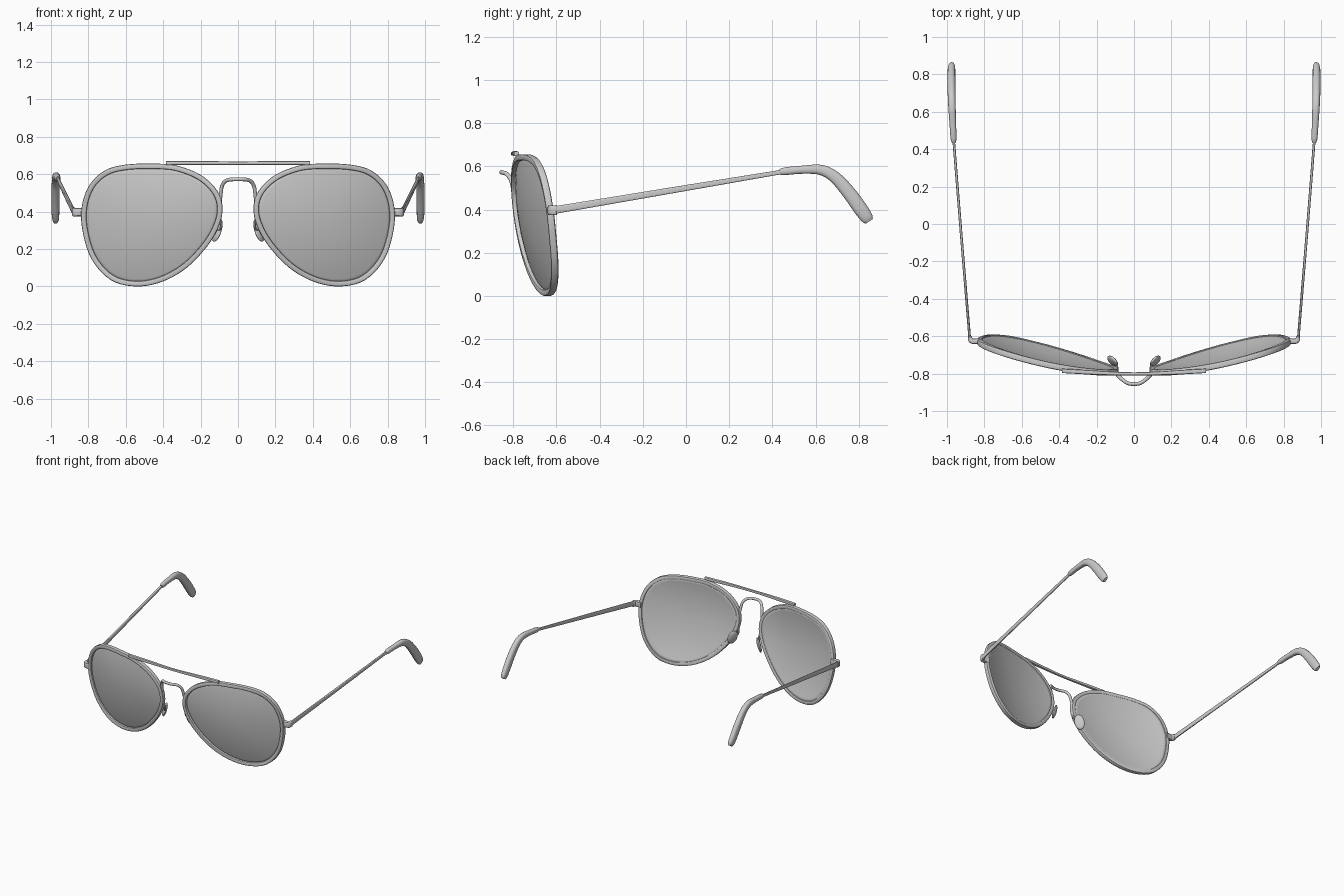
import bpy, bmesh, math
from mathutils import Vector, Matrix

if "Cube" in bpy.data.objects:
    bpy.data.objects.remove(bpy.data.objects["Cube"])


def finish(name, bm, sx=1):
    """Turn a bmesh into a smooth object, mirrored across x when sx is -1."""
    bmesh.ops.scale(bm, vec=(sx, 1, 1), verts=bm.verts)
    bmesh.ops.recalc_face_normals(bm, faces=bm.faces)
    me = bpy.data.meshes.new(name)
    bm.to_mesh(me)
    bm.free()
    me.polygons.foreach_set("use_smooth", [True] * len(me.polygons))
    me.set_sharp_from_angle(angle=math.radians(40))
    ob = bpy.data.objects.new(name, me)
    bpy.context.collection.objects.link(ob)
    return ob


def spline(pts, steps, closed=False):
    """Catmull-Rom interpolation of tuples of any length."""
    n, out = len(pts), []
    for i in range(n if closed else n - 1):
        q = [pts[j % n] if closed else pts[min(max(j, 0), n - 1)] for j in range(i - 1, i + 3)]
        for s in range(steps):
            t = s / steps
            out.append(tuple(0.5 * (2 * b + (c - a) * t + (2 * a - 5 * b + 4 * c - d) * t * t
                                    + (3 * b - a - 3 * c + d) * t ** 3) for a, b, c, d in zip(*q)))
    if not closed:
        out.append(tuple(pts[-1]))
    return out


def sweep(name, rows, ref, sides=12, power=1.0, closed=False, sx=1):
    """Sweep a superellipse; rows are x, y, z, half size along ref, half size across."""
    bm, rings, n = bmesh.new(), [], len(rows)
    P = [Vector(r[:3]) for r in rows]
    for i, r in enumerate(rows):
        a, b = (P[i - 1], P[(i + 1) % n]) if closed else (P[max(i - 1, 0)], P[min(i + 1, n - 1)])
        t = (b - a).normalized()
        u = Vector(ref)
        u = (u - t * u.dot(t)).normalized()
        v = t.cross(u)
        ring = []
        for k in range(sides):
            an = 2 * math.pi * (k + 0.5) / sides
            c, s = math.cos(an), math.sin(an)
            c, s = math.copysign(abs(c) ** power, c), math.copysign(abs(s) ** power, s)
            ring.append(bm.verts.new(P[i] + u * c * r[3] + v * s * r[4]))
        rings.append(ring)
    for i in range(n if closed else n - 1):
        A, B = rings[i], rings[(i + 1) % n]
        for k in range(sides):
            m = (k + 1) % sides
            bm.faces.new((A[k], A[m], B[m], B[k]))
    if not closed:
        bm.faces.new(rings[0])
        bm.faces.new(rings[-1])
    return finish(name, bm, sx)


def depth(x, z):
    """Shared spherical front surface of lenses and rims."""
    return -0.802 + 0.23 * (x * x + (0.65 - z) ** 2)


# Teardrop outline of one lens (x, z)
outline = spline([(0.465, 0.654), (0.33, 0.645), (0.195, 0.593), (0.108, 0.51), (0.081, 0.42),
                  (0.101, 0.325), (0.163, 0.218), (0.273, 0.102), (0.405, 0.026), (0.545, 0.0),
                  (0.68, 0.033), (0.783, 0.145), (0.832, 0.30), (0.835, 0.43), (0.793, 0.545),
                  (0.71, 0.62), (0.60, 0.649)], 5, True)
CX, CZ = 0.48, 0.35


def scaled(f):
    return [(CX + (x - CX) * f, CZ + (z - CZ) * f) for x, z in outline]


def lens(sx):
    """Slightly bulging lens whose edge sits at the back of the rim."""
    bm, prev = bmesh.new(), None
    centre = bm.verts.new((CX, depth(CX, CZ) - 0.008, CZ))
    for j in range(1, 11):
        f = j / 10
        ring = [bm.verts.new((x, depth(x, z) - 0.008 + 0.018 * f * f, z)) for x, z in scaled(0.975 * f)]
        for k in range(len(ring)):
            m = (k + 1) % len(ring)
            bm.faces.new((prev[k], prev[m], ring[m], ring[k]) if prev else (centre, ring[k], ring[m]))
        prev = ring
    ob = finish("lens", bm, sx)
    mod = ob.modifiers.new("thickness", "SOLIDIFY")
    mod.thickness, mod.offset = 0.012, 0


def nose_pad(sx):
    bm = bmesh.new()
    bmesh.ops.create_uvsphere(bm, u_segments=20, v_segments=12, radius=1)
    mat = (Matrix.Translation((0.114, -0.733, 0.293)) @ Matrix.Rotation(math.radians(-18), 4, 'Y')
           @ Matrix.Rotation(math.radians(-38), 4, 'Z') @ Matrix.Diagonal((0.014, 0.036, 0.056, 1)))
    bmesh.ops.transform(bm, matrix=mat, verts=bm.verts)
    finish("nose_pad", bm, sx)


for sx in (1, -1):
    # Lens and its rim
    lens(sx)
    rim = [(x, depth(x, z), z, 0.017, 0.0145) for x, z in scaled(0.96)]
    sweep("rim", rim, (0, 1, 0), 12, 0.45, True, sx)
    # Nose pad on its bent wire
    nose_pad(sx)
    sweep("nose_pad_arm", spline([(0.105, -0.775, 0.37, 0.007, 0.007), (0.09, -0.772, 0.345, 0.007, 0.007),
                                  (0.092, -0.765, 0.31, 0.007, 0.007), (0.118, -0.735, 0.295, 0.007, 0.007)], 5),
          (1, 0, 0), 8, sx=sx)
    # End piece wrapping from the rim to the temple
    sweep("end_piece", spline([(0.815, -0.622, 0.397, 0.023, 0.015), (0.85, -0.627, 0.397, 0.023, 0.015),
                               (0.872, -0.622, 0.397, 0.023, 0.014), (0.878, -0.60, 0.398, 0.023, 0.010)], 4),
          (0, 0, 1), 12, 0.5, sx=sx)
    # Tapered temple
    sweep("temple", [(0.878, -0.615, 0.397, 0.007, 0.018), (0.922, -0.08, 0.487, 0.007, 0.0145),
                     (0.966, 0.47, 0.579, 0.007, 0.010)], (1, 0, 0), 12, 0.5, sx=sx)
    # Curved ear tip
    sweep("ear_tip", spline([(0.963, 0.435, 0.574, 0.010, 0.013), (0.965, 0.46, 0.578, 0.016, 0.018),
                             (0.969, 0.54, 0.585, 0.018, 0.019), (0.973, 0.625, 0.584, 0.020, 0.024),
                             (0.975, 0.69, 0.55, 0.021, 0.028), (0.976, 0.755, 0.478, 0.022, 0.032),
                             (0.976, 0.81, 0.402, 0.021, 0.033), (0.975, 0.838, 0.362, 0.018, 0.029),
                             (0.975, 0.849, 0.346, 0.011, 0.020)], 5), (1, 0, 0), 16, 0.8, sx=sx)

# Arched bridge, bulging forward
half = [(0.098, -0.785, 0.43), (0.092, -0.80, 0.495), (0.084, -0.812, 0.54),
        (0.062, -0.832, 0.566), (0.027, -0.853, 0.572)]
path = half + [(-x, y, z) for x, y, z in reversed(half)]
sweep("bridge", spline([p + (0.010, 0.010) for p in path], 5), (0, 1, 0.3), 12)

# Brow bar with flattened ends resting on the rims
bar = [(0.385, -0.785, 0.659, 0.011, 0.012), (0.26, -0.792, 0.660, 0.011, 0.012),
       (0.14, -0.798, 0.660, 0.010, 0.010), (0.05, -0.801, 0.659, 0.009, 0.009)]
bar += [(-r[0],) + r[1:] for r in reversed(bar)]
sweep("brow_bar", spline(bar, 4), (0, 0, 1), 12, 0.6)
